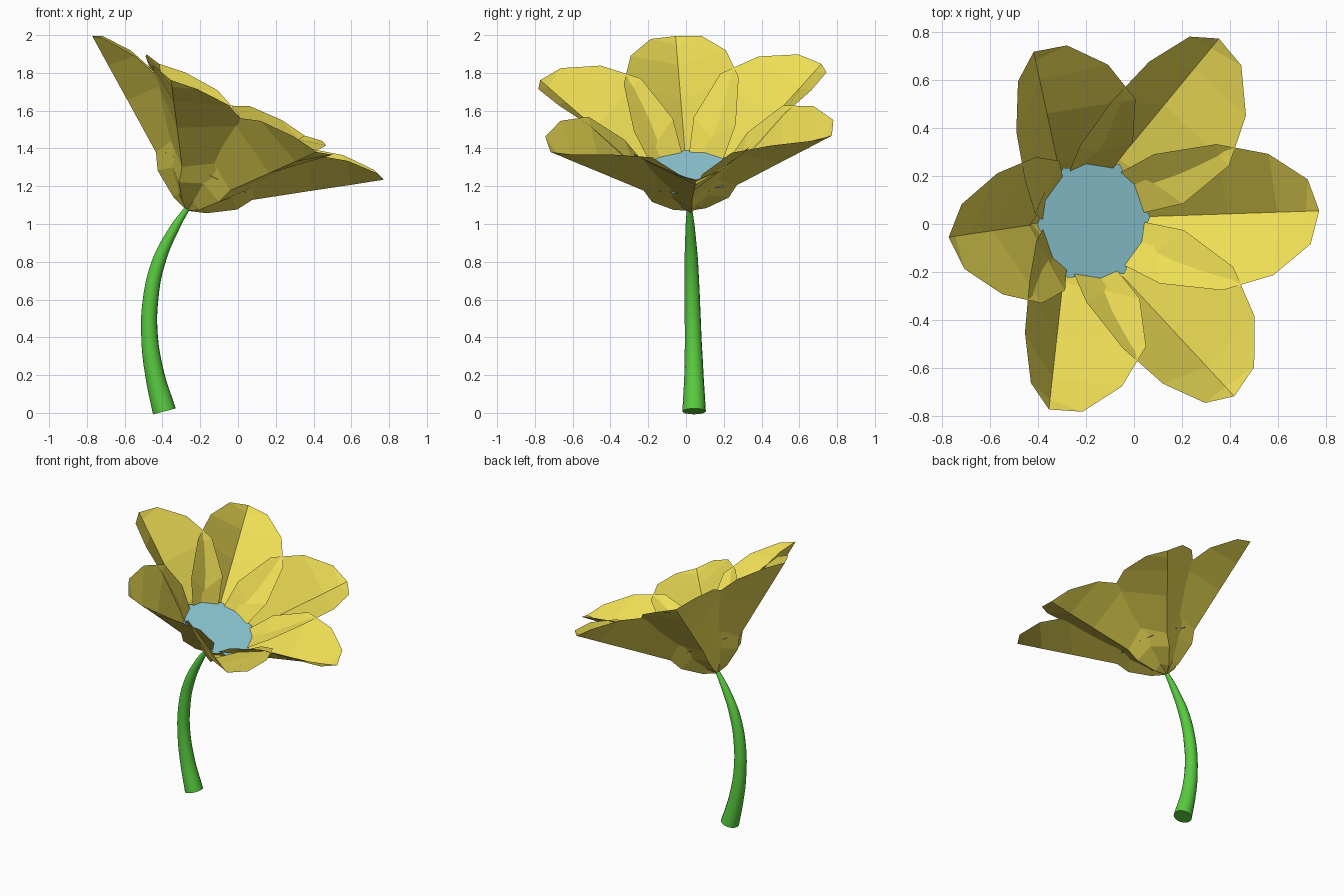
import bpy, bmesh, math
from mathutils import Vector, Matrix

if "Cube" in bpy.data.objects:
    bpy.data.objects.remove(bpy.data.objects["Cube"])


def material(name, rgb):
    m = bpy.data.materials.new(name)
    m.diffuse_color = (*rgb, 1)
    m.use_nodes = True
    m.node_tree.nodes["Principled BSDF"].inputs["Base Color"].default_value = m.diffuse_color
    return m


yellow = material("petal_yellow", (0.85, 0.72, 0.09))
blue = material("center_blue", (0.30, 0.66, 0.75))
green = material("stem_green", (0.10, 0.60, 0.05))

# Tilted frame of the flower head
base = Vector((-0.27, 0.02, 1.07))
w = Vector((0.444, -0.033, 0.896)).normalized()
e1 = Vector((0.892, 0.064, -0.446))
e1 = (e1 - w * e1.dot(w)).normalized()
e2 = w.cross(e1)
frame = Matrix.Translation(base) @ Matrix((e1, e2, w)).transposed().to_4x4()


def make_object(name, bm, mat, matrix):
    bm.transform(matrix)
    me = bpy.data.meshes.new(name)
    bm.to_mesh(me)
    bm.free()
    me.materials.append(mat)
    ob = bpy.data.objects.new(name, me)
    bpy.context.collection.objects.link(ob)
    return ob


# Petals: rows of (midrib radius, height) and (edge radius, height, half width)
rows = [
    ((0.10, 0.035), (0.06, 0.09, 0.09)),
    ((0.235, 0.123), (0.13, 0.22, 0.19)),
    ((0.285, 0.205), (0.22, 0.38, 0.27)),
    ((0.545, 0.387), (0.42, 0.563, 0.305)),
    ((0.718, 0.507), (0.63, 0.622, 0.253)),
    ((0.816, 0.576), (0.805, 0.628, 0.135)),
]
for i in range(6):
    bm = bmesh.new()
    root = bm.verts.new((0, 0, 0))
    tip = bm.verts.new((0.862, 0, 0.608))
    grid = []
    for (r, h), (er, eh, s) in rows:
        grid.append([bm.verts.new(p) for p in ((er, -s, eh), (r, 0, h), (er, s, eh))])
    for c in (0, 1):
        bm.faces.new((root, grid[0][c], grid[0][c + 1]))
        for a, b in zip(grid, grid[1:]):
            bm.faces.new((a[c], b[c], b[c + 1], a[c + 1]))
        bm.faces.new((grid[-1][c], tip, grid[-1][c + 1]))
    bmesh.ops.recalc_face_normals(bm, faces=bm.faces)
    # inner side faces the flower axis
    bm.normal_update()
    if sum(f.normal.z * f.calc_area() for f in bm.faces) < 0:
        bmesh.ops.reverse_faces(bm, faces=bm.faces)
    make_object(f"petal_{i + 1}", bm, yellow, frame @ Matrix.Rotation(math.radians(60 * i), 4, 'Z'))

# Flat flower center with a scalloped rim
bm = bmesh.new()
n = 72
rim = []
for k in range(n):
    a = 2 * math.pi * k / n
    r = 0.252 + 0.012 * math.cos(18 * a)
    rim.append(bm.verts.new((r * math.cos(a), r * math.sin(a), 0.229)))
bm.faces.new(rim)
make_object("flower_center", bm, blue, frame)

# Curved tapering stem
path = [(-0.39, 0.043, 0.008, 0.062), (-0.44, 0.042, 0.2, 0.051), (-0.468, 0.038, 0.4, 0.044),
        (-0.463, 0.033, 0.6, 0.041), (-0.42, 0.028, 0.8, 0.036), (-0.335, 0.022, 0.98, 0.025),
        (-0.268, 0.018, 1.085, 0.014)]
cu = bpy.data.curves.new("stem", 'CURVE')
cu.dimensions = '3D'
cu.bevel_depth = 1.0
cu.bevel_resolution = 6
cu.resolution_u = 5
cu.use_fill_caps = True
sp = cu.splines.new('BEZIER')
sp.bezier_points.add(len(path) - 1)
for bp, (x, y, z, r) in zip(sp.bezier_points, path):
    bp.co = (x, y, z)
    bp.radius = r
    bp.handle_left_type = bp.handle_right_type = 'AUTO'
cu.materials.append(green)
stem = bpy.data.objects.new("stem", cu)
bpy.context.collection.objects.link(stem)
bpy.context.view_layer.objects.active = stem
stem.select_set(True)
bpy.ops.object.convert(target='MESH')
bpy.ops.object.shade_smooth_by_angle(angle=math.radians(40))
